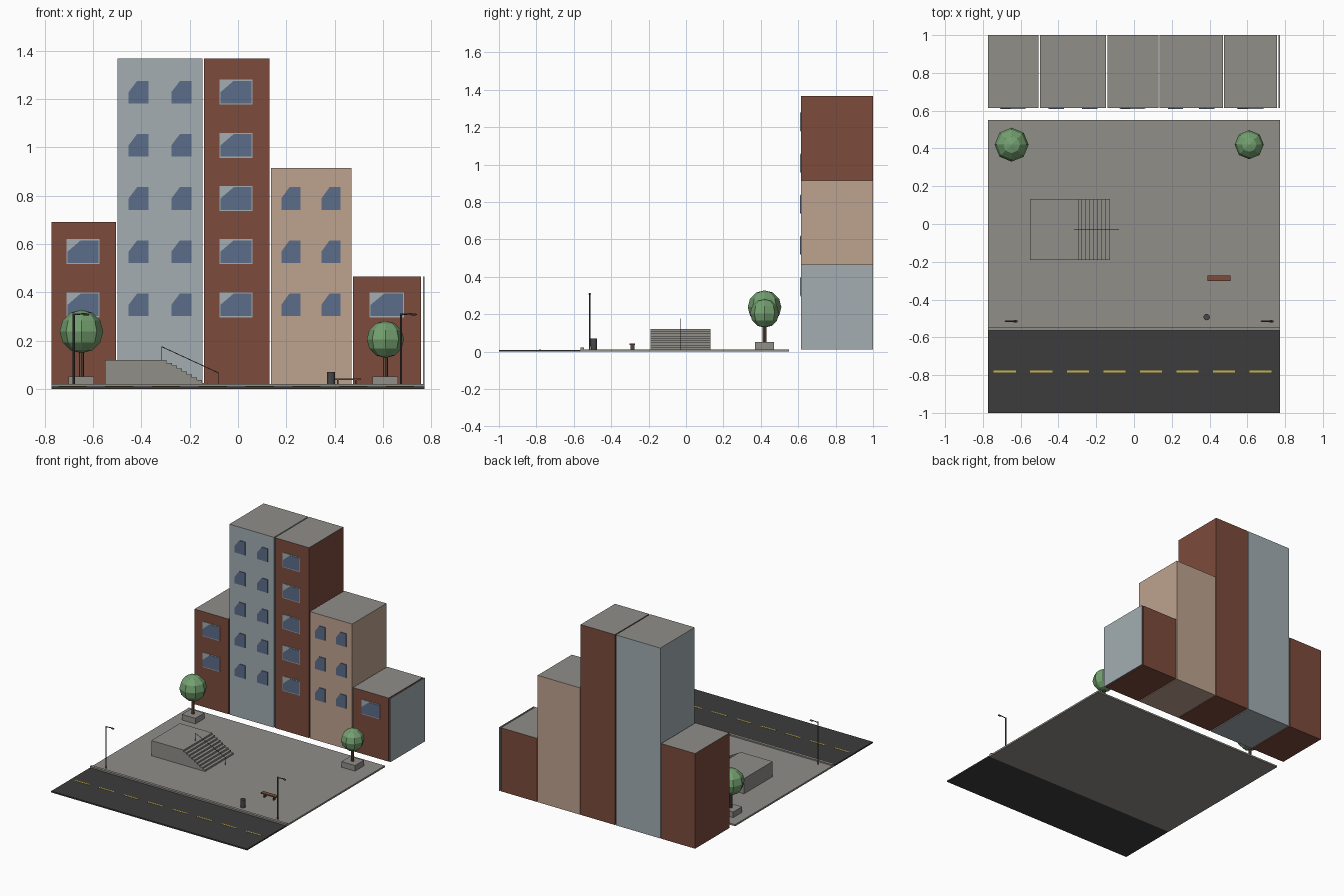
import bpy, bmesh, math
from mathutils import Vector

cube = bpy.data.objects.get("Cube")
if cube:
    bpy.data.objects.remove(cube, do_unlink=True)


def material(name, rgb):
    lin = [(c / 255 / 12.92 if c < 11 else ((c / 255 + 0.055) / 1.055) ** 2.4) for c in rgb]
    m = bpy.data.materials.new(name)
    m.use_nodes = True
    m.diffuse_color = (*lin, 1)
    m.node_tree.nodes["Principled BSDF"].inputs["Base Color"].default_value = (*lin, 1)
    return m


BRICK = material("brick red", (125, 75, 60))
BLUE = material("pale blue grey", (163, 174, 178))
BEIGE = material("beige plaster", (190, 163, 143))
CONCRETE = material("concrete grey", (144, 142, 137))
GLASS = material("window blue", (92, 109, 138))
ASPHALT = material("asphalt", (60, 60, 60))
YELLOW = material("road yellow", (200, 178, 75))
LEAF = material("leaf green", (116, 160, 112))
BARK = material("bark brown", (105, 78, 60))
METAL = material("dark metal", (72, 72, 74))


def finish(name, bm, *mats):
    bmesh.ops.recalc_face_normals(bm, faces=bm.faces)
    mesh = bpy.data.meshes.new(name)
    bm.to_mesh(mesh)
    bm.free()
    for m in mats:
        mesh.materials.append(m)
    ob = bpy.data.objects.new(name, mesh)
    bpy.context.collection.objects.link(ob)
    return ob


def box(name, x, y, z, mat, top=None):
    """Box from (low, high) pairs, with an optional second colour on top."""
    bm = bmesh.new()
    for v in bmesh.ops.create_cube(bm, size=1)["verts"]:
        v.co = [lo + (hi - lo) * (c + 0.5) for c, (lo, hi) in zip(v.co, (x, y, z))]
    bm.normal_update()
    if top:
        for f in bm.faces:
            f.material_index = int(f.normal.z > 0.5)
    return finish(name, bm, *([mat, top] if top else [mat]))


def prism(name, outline, y0, y1, mat):
    """Front outline of (x, z) points pulled along y."""
    bm = bmesh.new()
    face = bm.faces.new([bm.verts.new((x, y0, z)) for x, z in outline])
    out = bmesh.ops.extrude_face_region(bm, geom=[face])["geom"]
    moved = [g for g in out if isinstance(g, bmesh.types.BMVert)]
    bmesh.ops.translate(bm, verts=moved, vec=(0, y1 - y0, 0))
    return finish(name, bm, mat)


def rod(name, points, radius, mat):
    """Thin pipe along a path."""
    bm = bmesh.new()
    for a, b in zip(points, points[1:]):
        a, b = Vector(a), Vector(b)
        d = b - a
        vs = bmesh.ops.create_cone(bm, cap_ends=True, segments=8, radius1=radius,
                                   radius2=radius, depth=d.length)["verts"]
        rot = Vector((0, 0, 1)).rotation_difference(d).to_matrix()
        for v in vs:
            v.co = rot @ v.co + (a + b) / 2
    return finish(name, bm, mat)


def ball(name, centre, size, mat, segments=8, rings=6):
    bm = bmesh.new()
    bmesh.ops.create_uvsphere(bm, u_segments=segments, v_segments=rings, radius=1)
    for v in bm.verts:
        v.co = [c + s * p for c, s, p in zip(centre, size, v.co)]
    return finish(name, bm, mat)


# Ground, road and kerb
EDGE, FLOOR = 0.772, 0.012
box("plaza", (-EDGE, EDGE), (-0.55, 0.55), (0, FLOOR), CONCRETE)
box("road", (-EDGE, EDGE), (-1, -0.565), (0, 0.01), ASPHALT)
box("kerb", (-EDGE, EDGE), (-0.565, -0.545), (0, 0.021), CONCRETE)
for i in range(8):
    x = -0.743 + i * 0.1935
    box(f"road_dash_{i}", (x, x + 0.117), (-0.785, -0.775), (0.01, 0.012), YELLOW)

# Buildings: name, x range, height, wall, window centres, window width, floors, framed
FRONT = 0.614
buildings = [
    ("west_brick", (-EDGE, -0.505), 0.69, BRICK, [-0.641], 0.137, 2, True),
    ("blue_tower", (-0.498, -0.147), 1.368, BLUE, [-0.411, -0.234], 0.083, 5, False),
    ("brick_tower", (-0.14, 0.13), 1.368, BRICK, [-0.008], 0.137, 5, True),
    ("beige_block", (0.136, 0.47), 0.915, BEIGE, [0.219, 0.385], 0.08, 3, False),
    ("east_brick", (0.476, 0.758), 0.465, BRICK, [0.616], 0.143, 1, True),
    ("blue_end", (0.765, EDGE), 0.465, BLUE, [], 0, 0, False),
]
for name, span, height, wall, columns, width, floors, framed in buildings:
    box(name, span, (FRONT, 1), (FLOOR, height), wall, CONCRETE)
    for cx in columns:
        for floor in range(floors):
            cz = 0.348 + 0.22 * floor
            label = f"{name}_window_{floor}"
            if framed:
                w, h = width / 2, 0.052
                box(label + "_frame", (cx - w, cx + w), (FRONT - 0.003, FRONT),
                    (cz - h, cz + h), BLUE)
            # Pane with a slanted upper corner
            w, h = width / 2 - (0.004 if framed else 0), 0.047
            pane = [(cx - w, cz - h), (cx + w, cz - h), (cx + w, cz + h),
                    (cx - 0.15 * w, cz + h), (cx - w, cz)]
            prism(label + "_pane", pane, FRONT - 0.005, FRONT, GLASS)

# Raised platform with a flight of steps
STEPS, RUN, TOP = 9, 0.021, 0.12
rise = (TOP - FLOOR) / STEPS
outline = [(-0.55, FLOOR), (-0.55, TOP)]
for i in range(STEPS):
    x, z = -0.295 + i * RUN, TOP - i * rise
    outline += [(x, z), (x, z - rise)]
prism("stair_platform", outline, -0.19, 0.132, CONCRETE)
rod("handrail", [(-0.316, -0.03, TOP), (-0.316, -0.03, 0.175),
                 (-0.08, -0.03, 0.066), (-0.08, -0.03, FLOOR)], 0.0016, METAL)

# Trees in planters
for side, x, r, z in (("right", -0.648, 0.09, 0.238), ("left", 0.61, 0.077, 0.205)):
    box(f"{side}_planter", (x - 0.053, x + 0.053), (0.37, 0.47), (FLOOR, 0.052), CONCRETE)
    rod(f"{side}_trunk", [(x, 0.42, 0.04), (x, 0.42, z)], 0.01, BARK)
    ball(f"{side}_canopy", (x, 0.42, z), (r, r, r), LEAF)

# Street lamps
for side, x in (("right", -0.68), ("left", 0.675)):
    y = -0.515
    rod(f"{side}_lamp_pole", [(x, y, FLOOR), (x, y, 0.312)], 0.0045, METAL)
    rod(f"{side}_lamp_arm", [(x, y, 0.308), (x + 0.055, y, 0.312)], 0.003, METAL)
    ball(f"{side}_lamp_head", (x + 0.052, y, 0.308), (0.014, 0.007, 0.005), BARK)

# Bench and bin
box("bench_seat", (0.39, 0.51), (-0.302, -0.272), (0.036, 0.043), BRICK)
for i, x in enumerate((0.41, 0.484)):
    box(f"bench_leg_{i}", (x, x + 0.006), (-0.298, -0.276), (FLOOR, 0.036), METAL)
bin_body = bmesh.new()
bmesh.ops.create_cone(bin_body, cap_ends=True, segments=12, radius1=0.016, radius2=0.017, depth=0.058)
bmesh.ops.translate(bin_body, verts=bin_body.verts, vec=(0.385, -0.493, 0.041))
finish("litter_bin", bin_body, METAL)
